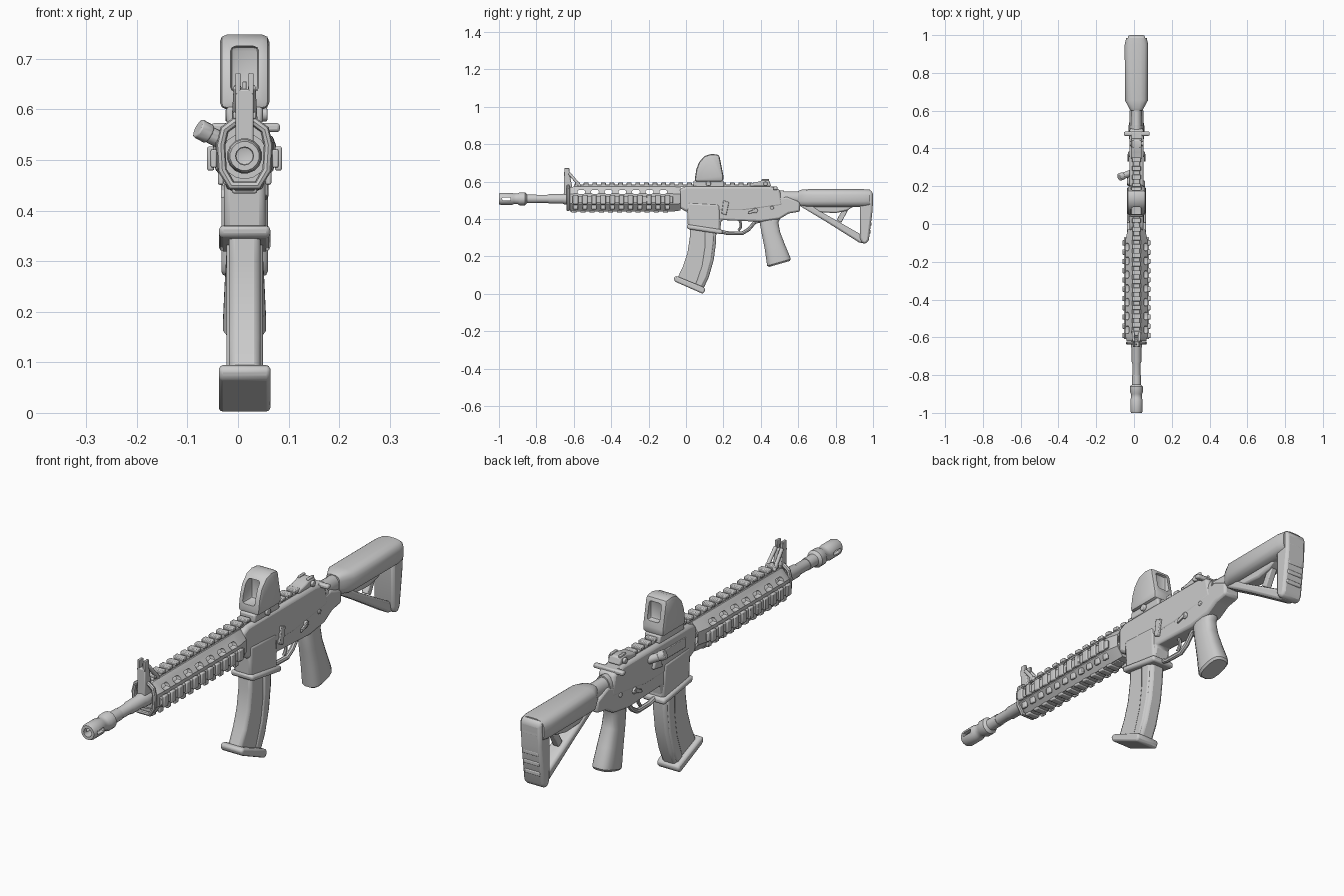
import bpy, bmesh, math
from mathutils import Vector, Matrix

if "Cube" in bpy.data.objects:
    bpy.data.objects.remove(bpy.data.objects["Cube"])

CX = 0.013          # bore line offset
BORE = 0.508        # bore height
parts = []

grey = bpy.data.materials.new("plain grey")
grey.use_nodes = True
grey.diffuse_color = (0.6, 0.6, 0.6, 1)
grey.node_tree.nodes["Principled BSDF"].inputs["Base Color"].default_value = (0.6, 0.6, 0.6, 1)


def finish(name, bm, bevel=0):
    bmesh.ops.recalc_face_normals(bm, faces=bm.faces)
    mesh = bpy.data.meshes.new(name)
    bm.to_mesh(mesh)
    bm.free()
    mesh.materials.append(grey)
    ob = bpy.data.objects.new(name, mesh)
    bpy.context.collection.objects.link(ob)
    if bevel:
        mod = ob.modifiers.new("soft edges", 'BEVEL')
        mod.width, mod.segments, mod.limit_method = bevel, 2, 'ANGLE'
    parts.append(ob)
    return ob


def prism(name, pts, hw, bevel=0.01, cx=CX):
    """Side profile in (y, z), extruded across x."""
    bm = bmesh.new()
    face = bm.faces.new([bm.verts.new((cx - hw, y, z)) for y, z in pts])
    ext = bmesh.ops.extrude_face_region(bm, geom=[face])
    verts = [g for g in ext["geom"] if isinstance(g, bmesh.types.BMVert)]
    bmesh.ops.translate(bm, verts=verts, vec=(2 * hw, 0, 0))
    return finish(name, bm, bevel)


def boxes(name, centres, size, bevel=0.0):
    bm = bmesh.new()
    for c in centres:
        m = Matrix.Translation(c) @ Matrix.Diagonal((*size, 1))
        bmesh.ops.create_cube(bm, size=1, matrix=m)
    return finish(name, bm, bevel)


def loft(name, sections, n=16, power=2.0, bevel=0):
    """Rounded sections (y, z, half width, half height, tilt) skinned together."""
    bm = bmesh.new()
    rings = []
    for y, z, w, h, tilt in sections:
        t, ring = math.radians(tilt), []
        for i in range(n):
            a = 2 * math.pi * (i + 0.5) / n
            c, s = math.cos(a), math.sin(a)
            u = math.copysign(abs(c) ** (2 / power), c) * w
            v = math.copysign(abs(s) ** (2 / power), s) * h
            ring.append(bm.verts.new((CX + u, y + v * math.sin(t), z + v * math.cos(t))))
        rings.append(ring)
    for a, b in zip(rings, rings[1:]):
        for i in range(n):
            j = (i + 1) % n
            bm.faces.new((a[i], a[j], b[j], b[i]))
    bm.faces.new(rings[0])
    bm.faces.new(rings[-1])
    return finish(name, bm, bevel)


def turned(name, profile, n=16):
    return loft(name, [(y, BORE, r, r, 0) for y, r in profile], n)


def rod(name, p, q, r, n=12):
    p, q = Vector(p), Vector(q)
    bm = bmesh.new()
    rot = (q - p).to_track_quat('Z', 'Y').to_matrix().to_4x4()
    bmesh.ops.create_cone(bm, cap_ends=True, segments=n, radius1=r, radius2=r,
                          depth=(q - p).length, matrix=Matrix.Translation((p + q) / 2) @ rot)
    return finish(name, bm, 0.003)


def tube(name, pts, r, cyclic=False):
    cu = bpy.data.curves.new(name, 'CURVE')
    cu.dimensions, cu.bevel_depth, cu.bevel_resolution = '3D', r, 2
    cu.use_fill_caps = True
    sp = cu.splines.new('POLY')
    sp.points.add(len(pts) - 1)
    for point, co in zip(sp.points, pts):
        point.co = (*co, 1)
    sp.use_cyclic_u = cyclic
    cu.materials.append(grey)
    ob = bpy.data.objects.new(name, cu)
    bpy.context.collection.objects.link(ob)
    bpy.ops.object.select_all(action='DESELECT')
    ob.select_set(True)
    bpy.context.view_layer.objects.active = ob
    bpy.ops.object.convert(target='MESH')
    parts.append(bpy.context.view_layer.objects.active)


def cut(ob, cutter):
    mod = ob.modifiers.new("cut", 'BOOLEAN')
    mod.operation, mod.object, mod.solver = 'DIFFERENCE', cutter, 'EXACT'
    bpy.context.view_layer.objects.active = ob
    for m in list(ob.modifiers):
        bpy.ops.object.modifier_apply(modifier=m.name)
    parts.remove(cutter)
    bpy.data.objects.remove(cutter)


def steps(start, end, step):
    return [start + i * step for i in range(int((end - start) / step + 1.001))]


# Barrel and slotted muzzle
turned("barrel", [(-0.9, .022), (-.74, .022), (-.73, .026), (-.66, .026), (-.65, .03), (-.58, .03), (-.57, .022), (0.02, .022)])
muzzle = turned("muzzle", [(-1, .029), (-.99, .033), (-.93, .033), (-.92, .029), (-.9, .029), (-.89, .035), (-.86, .035), (-.85, .024), (-.8, .024)])
cut(muzzle, rod("bore_cutter", (CX, -1.05, BORE), (CX, -.93, BORE), .018))
cut(muzzle, boxes("slot_cutter", [(CX, -.96, BORE)], (.1, .045, .016), .004))

# Hollow handguard with oval side vents
guard = loft("handguard", [(-.62, BORE, .056, .064, 0), (-.6, BORE, .062, .072, 0), (-.08, BORE, .062, .072, 0), (-.03, BORE, .05, .068, 0)], 8)
cut(guard, rod("guard_cutter", (CX, -.7, BORE), (CX, .05, BORE), .045, 16))
cut(guard, boxes("vent_cutter", [(CX, y, .545) for y in steps(-.56, -.1, .073)], (.3, .042, .02), .008))
turned("handguard_cap", [(-.61, .046), (-.59, .046)])
for side, label in ((-1, "right"), (1, "left")):
    x = CX + side * .061
    boxes(label + "_rail", [(x, -.34, BORE - .005)], (.012, .54, .036), .003)
    boxes(label + "_rail_teeth", [(x + side * .006, y, BORE - .005) for y in steps(-.59, -.1, .049)], (.014, .028, .048), .004)
    boxes(label + "_guard_ribs", [(x - side * .014, y, .466) for y in steps(-.59, -.1, .049)], (.012, .026, .03), .004)
boxes("bottom_rail", [(CX, -.34, .445)], (.04, .56, .012), .003)
boxes("bottom_rail_teeth", [(CX, y, .441) for y in steps(-.6, -.08, .049)], (.05, .028, .014), .004)

# Top rail
boxes("top_rail", [(CX, -.09, .577)], (.036, 1.02, .014), .003)
boxes("top_rail_teeth", [(CX, y, .588) for y in steps(-.58, .34, .046)], (.046, .026, .014), .003)

# Front sight with its clamp ring
prism("front_sight_post", [(-.652, .5), (-.61, .5), (-.61, .58), (-.622, .64), (-.652, .64)], .018, .004)
for side, label in ((-1, "right"), (1, "left")):
    prism(label + "_sight_ear", [(-.652, .63), (-.622, .63), (-.624, .672), (-.65, .672)], .005, .002, CX + side * .013)
    rod(label + "_sight_brace", (CX + side * .014, -.625, .645), (CX + side * .018, -.565, .575), .008)
rod("sight_pin", (CX, -.636, .62), (CX, -.636, .655), .004)
ring = [(.02, .575), (.04, .56), (.047, .53), (.044, .48), (.026, .45)]
ring_path = ring + [(-x, z) for x, z in reversed(ring)]
tube("sight_clamp", [(CX + x, -.63, z) for x, z in ring_path], .009, True)

# Receiver
prism("upper_receiver", [(-.035, .46), (-.035, .56), (0, .575), (.44, .575), (.5, .56), (.52, .47), (.3, .44), (0, .44)], .038, .012)
prism("lower_receiver", [(.01, .5), (.012, .35), (.18, .325), (.19, .395), (.4, .385), (.5, .40), (.55, .43), (.61, .44), (.61, .49), (.54, .52), (.45, .5)], .036, .01)
prism("magazine_well", [(.004, .49), (.01, .36), (.185, .33), (.18, .48)], .041, .012)
prism("well_rim", [(.003, .372), (.006, .347), (.195, .318), (.195, .343)], .051, .009)
prism("ejection_cover", [(.04, .5), (.19, .5), (.19, .54), (.04, .54)], .004, .002, CX - .039)
prism("case_deflector", [(.2, .48), (.26, .49), (.24, .545), (.21, .545)], .009, .006, CX - .04)
rod("forward_assist", (CX - .03, .27, .53), (CX - .084, .25, .558), .017)
rod("assist_knob", (CX - .07, .255, .551), (CX - .092, .247, .563), .02)
prism("bolt_catch", [(.19, .43), (.215, .42), (.23, .49), (.2, .5)], .006, .003, CX + .039)
for side, label in ((-1, "right"), (1, "left")):
    rod(label + "_selector", (CX, .37, .445), (CX + side * .044, .37, .445), .014)
    prism(label + "_selector_lever", [(.33, .425), (.372, .437), (.372, .455), (.335, .44)], .004, .002, CX + side * .043)
    rod(label + "_pin", (CX, .46, .46), (CX + side * .04, .46, .46), .01)

# Trigger and guard
tube("trigger_guard", [(CX, y, z) for y, z in ((.18, .335), (.22, .325), (.3, .323), (.335, .345), (.37, .385), (.4, .39))], .01)
tube("trigger", [(CX, y, z) for y, z in ((.285, .4), (.293, .375), (.292, .355), (.28, .338))], .007)

# Pistol grip
loft("pistol_grip", [(.455, .42, .03, .065, 82), (.445, .375, .033, .05, 80), (.455, .32, .036, .05, 76), (.475, .25, .04, .056, 74),
                     (.493, .185, .043, .065, 74), (.497, .168, .043, .066, 74), (.5, .16, .036, .058, 74)], 16, 2.8)

# Curved magazine and base plate
prism("magazine", [(.022, .4), (.02, .3), (.008, .22), (-.015, .15), (-.05, .075), (.09, .02), (.122, .09), (.148, .18), (.16, .27), (.165, .4)], .031, .012)
prism("magazine_spine", [(.1, .36), (.1, .25), (.085, .15), (.05, .05), (.085, .035), (.112, .09), (.137, .18), (.148, .27), (.152, .36)], .036, .008)
prism("magazine_base", [(-.066, .088), (-.06, .066), (.09, .0), (.104, .018), (.098, .034), (-.052, .096)], .051, .01)

# Optic with recessed windows
optic = prism("optic", [(.045, .6), (.055, .665), (.07, .705), (.1, .737), (.135, .748), (.178, .744), (.186, .7), (.2, .63), (.2, .6)], .049, .014)
cut(optic, boxes("front_window_cutter", [(CX, .05, .68)], (.056, .12, .09), .01))
cut(optic, boxes("rear_window_cutter", [(CX, .2, .69)], (.056, .06, .075), .01))
prism("optic_mount", [(.04, .572), (.04, .605), (.2, .605), (.205, .572)], .036, .006)
rod("optic_screw", (CX, .12, .59), (CX + .045, .12, .59), .014)

# Rear sight and charging handle
prism("rear_sight", [(.34, .575), (.345, .592), (.38, .598), (.41, .608), (.445, .606), (.455, .575)], .028, .006)
boxes("rear_sight_ears", [(CX - .02, .425, .606), (CX + .02, .425, .606)], (.01, .04, .016), .003)
rod("sight_dial", (CX - .038, .425, .588), (CX + .038, .425, .588), .012)
prism("charging_handle", [(.44, .55), (.44, .573), (.49, .573), (.49, .555)], .03, .005)
boxes("charging_latch", [(CX + .002, .478, .564)], (.136, .022, .018), .006)

# Buffer tube and stock
loft("buffer_tube", [(.48, .51, .033, .045, 0), (.53, .512, .029, .036, 0), (.7, .512, .029, .036, 0)], 16)
loft("tube_collar", [(.5, .5, .036, .055, 0), (.525, .5, .036, .055, 0)], 16)
loft("stock_body", [(.6, .512, .032, .038, 0), (.615, .512, .04, .045, 0), (.655, .512, .062, .048, 0), (.95, .512, .063, .048, 0), (.985, .512, .055, .046, 0)], 16, 3.2)
prism("butt_plate", [(.93, .55), (.985, .556), (1, .54), (.998, .45), (.978, .29), (.965, .268), (.94, .272), (.93, .3)], .046, .014)
boxes("butt_ribs", [(CX, .995 - .00045 * (i - 2) ** 2 - .003 * i, .5 - i * .042) for i in range(5)], (.07, .012, .018), .004)
prism("stock_strut", [(.6, .475), (.67, .475), (.72, .44), (.935, .318), (.96, .268), (.925, .275), (.75, .385)], .032, .01)
prism("stock_lever", [(.66, .47), (.7, .437), (.8, .432), (.86, .445), (.9, .47)], .028, .008)
prism("stock_brace", [(.84, .455), (.87, .455), (.83, .38), (.805, .395)], .014, .004)

# Smooth shading with crisp edges
bpy.ops.object.select_all(action='DESELECT')
for ob in parts:
    ob.select_set(True)
bpy.context.view_layer.objects.active = parts[0]
bpy.ops.object.shade_smooth_by_angle(angle=math.radians(35))
